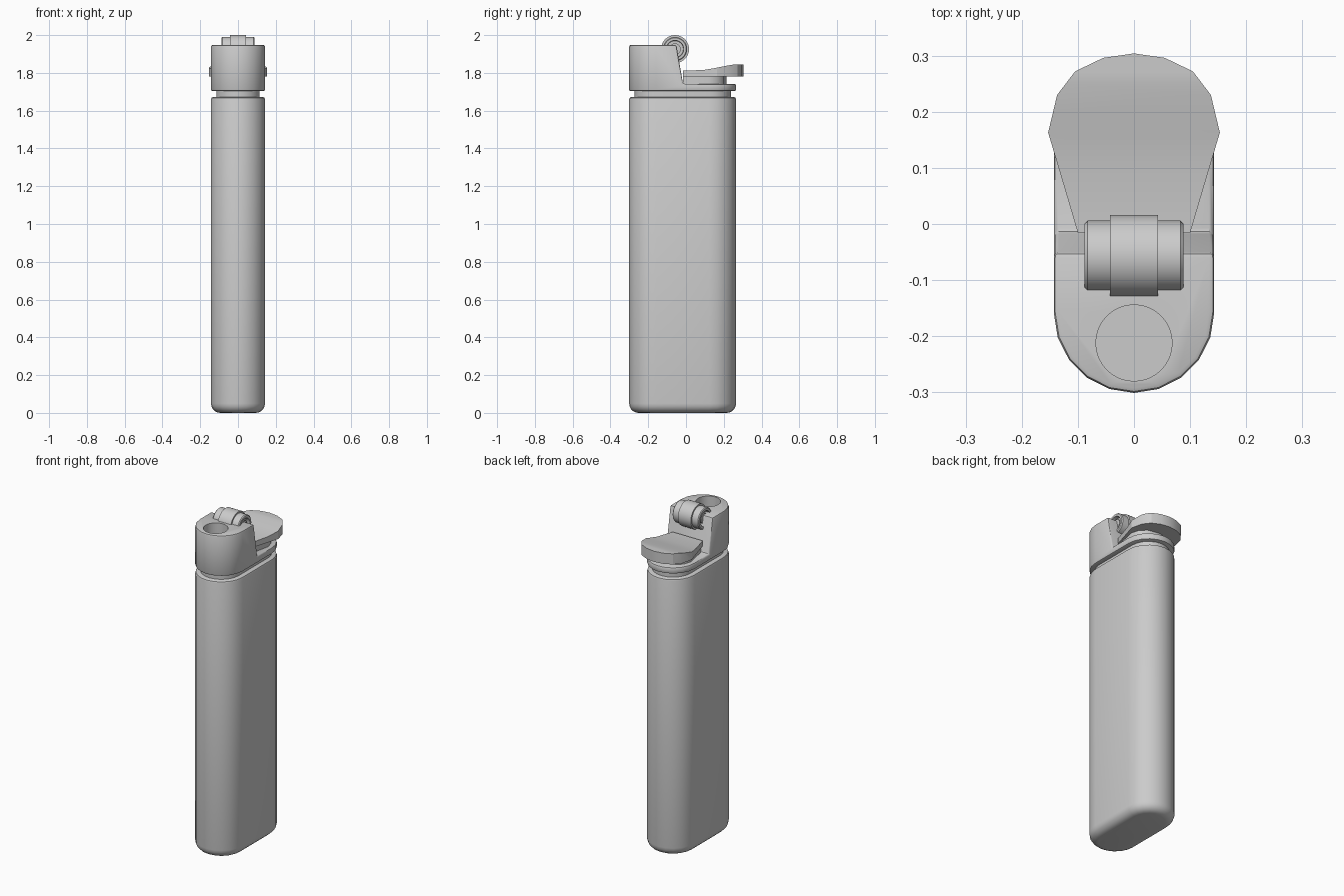
import bpy, bmesh, math

if "Cube" in bpy.data.objects:
    bpy.data.objects.remove(bpy.data.objects["Cube"])

R, Y_FRONT, Y_BACK = 0.143, -0.158, 0.122   # rounded-end radius and centres


def finish(name, bm):
    bmesh.ops.recalc_face_normals(bm, faces=bm.faces)
    me = bpy.data.meshes.new(name)
    bm.to_mesh(me)
    bm.free()
    ob = bpy.data.objects.new(name, me)
    bpy.context.collection.objects.link(ob)
    return ob


def activate(ob):
    bpy.ops.object.select_all(action='DESELECT')
    ob.select_set(True)
    bpy.context.view_layer.objects.active = ob


def smooth(ob, deg=35):
    activate(ob)
    bpy.ops.object.shade_smooth_by_angle(angle=math.radians(deg))


def loft(name, rings, closed=False):
    """Skin a stack of equal-length point rings; cap ends unless closed."""
    bm = bmesh.new()
    vs = [[bm.verts.new(p) for p in ring] for ring in rings]
    n = len(vs[0])
    for a, b in zip(vs, vs[1:]):
        for i in range(n):
            j = (i + 1) % n
            bm.faces.new((a[i], a[j], b[j], b[i]))
    bm.faces.new(vs[0][::-1])
    bm.faces.new(vs[-1])
    return finish(name, bm)


def stadium(inset, z, steps=5):
    pts = []
    r = R - inset
    for k in range(2 * steps + 1):
        a = math.pi * k / (2 * steps)
        pts.append((r * math.cos(a), Y_BACK + r * math.sin(a), z))
    for k in range(2 * steps + 1):
        a = math.pi + math.pi * k / (2 * steps)
        pts.append((r * math.cos(a), Y_FRONT + r * math.sin(a), z))
    return pts


def side_prism(name, yz, half):
    return loft(name, [[(x, y, z) for y, z in yz] for x in (-half, half)])


def outline_prism(name, half_outline, z0, z1):
    xy = half_outline + [(-x, y) for x, y in reversed(half_outline) if x > 0]
    return loft(name, [[(x, y, z) for x, y in xy] for z in (z0, z1)])


def boolean(ob, other, op):
    m = ob.modifiers.new("bool", 'BOOLEAN')
    m.object, m.operation, m.solver = other, op, 'EXACT'
    activate(ob)
    bpy.ops.object.modifier_apply(modifier=m.name)
    bpy.data.objects.remove(other)


def bevel(ob, width, segments=2):
    m = ob.modifiers.new("bevel", 'BEVEL')
    m.width, m.segments, m.limit_method = width, segments, 'ANGLE'
    m.angle_limit = math.radians(40)
    activate(ob)
    bpy.ops.object.modifier_apply(modifier=m.name)


def lathe_x(name, profile, centre, segs=32):
    """Turn a closed (x, radius) profile around the x axis."""
    rings = []
    for x, r in profile:
        rings.append([(centre[0] + x, centre[1] + r * math.cos(2 * math.pi * i / segs),
                       centre[2] + r * math.sin(2 * math.pi * i / segs)) for i in range(segs)])
    return loft(name, rings)


# Fuel body: rounded foot, straight sides, small top shoulder
b = 0.05
foot = [stadium(b * (1 - math.sin(t)), b * (1 - math.cos(t)))
        for t in (math.pi / 2 * k / 5 for k in range(6))]
body = loft("fuel_body", foot + [stadium(0, 1.66), stadium(0.003, 1.668), stadium(0.01, 1.672)])
smooth(body)

# Neck between body and head
neck = loft("neck", [stadium(0.028, 1.66), stadium(0.028, 1.71)])
smooth(neck)

# Head: full outline cut away behind the sloped wall, then the flame hole
head = loft("head", [stadium(0, 1.703), stadium(0, 1.948)])
boolean(head, side_prism("cut", [(-0.055, 1.98), (-0.051, 1.948), (-0.016, 1.742),
                                 (0.4, 1.742), (0.4, 1.98)], 0.3), 'DIFFERENCE')
bevel(head, 0.009)
bpy.ops.mesh.primitive_cylinder_add(vertices=32, radius=0.068, depth=0.3,
                                    location=(0, -0.212, 1.93))
boolean(head, bpy.context.object, 'DIFFERENCE')
smooth(head)

# Thumb button: plan outline intersected with a dished side profile
plan = [(0.1, -0.016), (0.153, 0.163), (0.137, 0.23), (0.105, 0.272), (0.055, 0.296), (0, 0.304)]
button = outline_prism("thumb_button", plan, 1.7, 1.9)
boolean(button, side_prism("cut", [(-0.05, 1.78), (0.4, 1.78), (0.4, 1.844), (0.25, 1.844),
                                   (0.2, 1.835), (0.15, 1.825), (0.09, 1.815),
                                   (-0.05, 1.811)], 0.3), 'INTERSECT')
smooth(button, 25)

# Stem under the button
stem = outline_prism("button_stem", [(0.09, -0.016), (0.118, 0.12), (0.105, 0.165),
                                     (0.07, 0.2), (0, 0.214)], 1.735, 1.785)
smooth(stem)

# Spark wheel with side rims, recessed hubs and axle pin
half = [(0.043, 0.074), (0.043, 0.064), (0.083, 0.064), (0.088, 0.059), (0.088, 0.046),
        (0.065, 0.044), (0.065, 0.03), (0.08, 0.03), (0.08, 0.004)]
wheel = lathe_x("spark_wheel", [(-x, r) for x, r in reversed(half)] + half, (0, -0.058, 1.926))
smooth(wheel)
